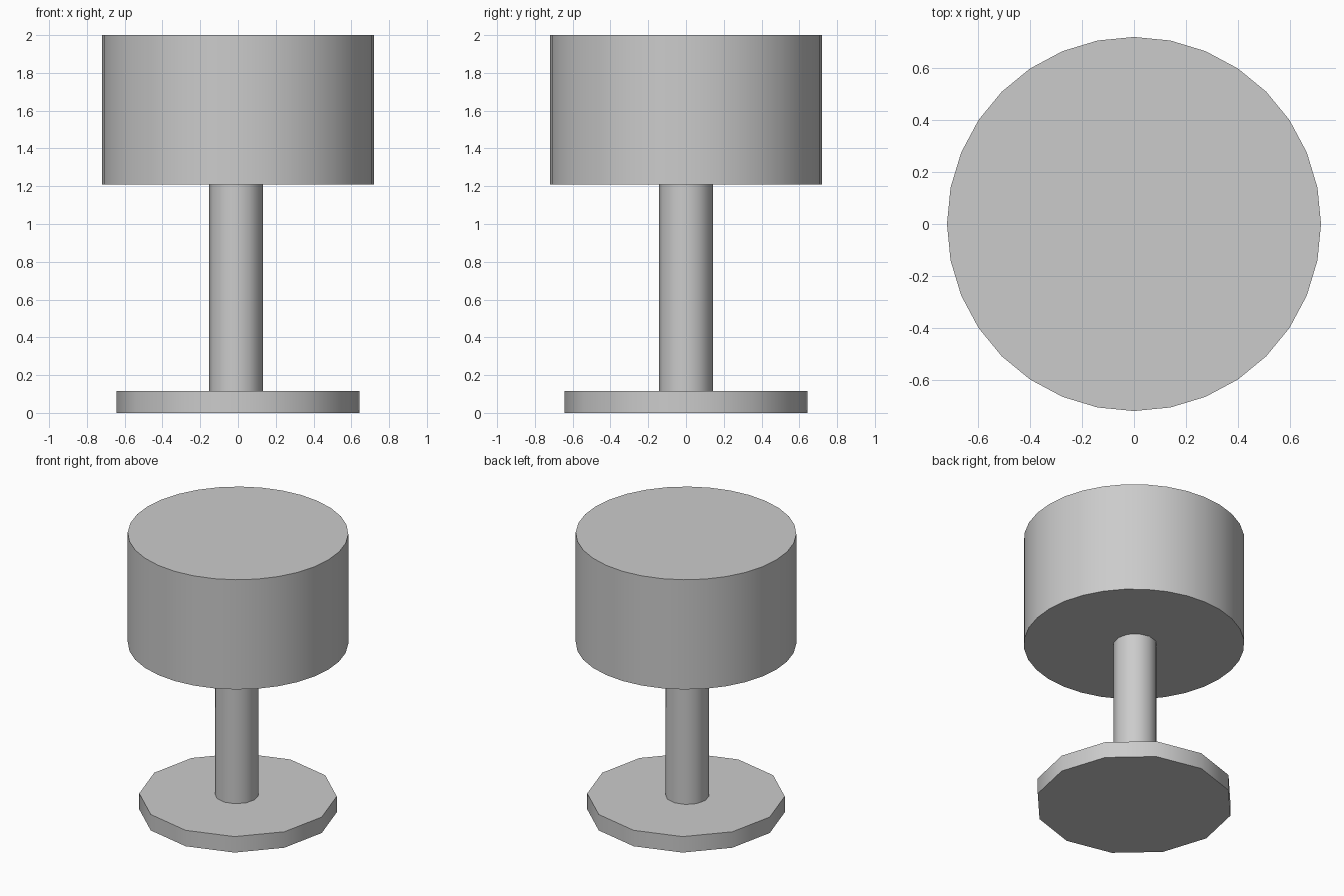
import bpy
import math

cube = bpy.data.objects.get("Cube")
if cube:
    bpy.data.objects.remove(cube, do_unlink=True)

# Single plain grey
grey = bpy.data.materials.new("plain_grey")
grey.use_nodes = True
colour = (0.6, 0.6, 0.6, 1)
grey.diffuse_color = colour
grey.node_tree.nodes["Principled BSDF"].inputs["Base Color"].default_value = colour


def cylinder(name, radius, bottom, top, sides, x=0, turn=0):
    bpy.ops.mesh.primitive_cylinder_add(
        vertices=sides, radius=radius, depth=top - bottom,
        location=(x, 0, (bottom + top) / 2), rotation=(0, 0, math.radians(turn)))
    part = bpy.context.object
    part.name = name
    part.data.materials.append(grey)
    bpy.ops.object.shade_smooth_by_angle(angle=math.radians(40))
    return part


# Thin twelve-sided foot, slim post and wide drum on top
cylinder("base_disc", 0.645, 0, 0.115, 12, turn=3)
cylinder("post", 0.143, 0.115, 1.21, 12, x=-0.01)
cylinder("drum", 0.72, 1.21, 2, 32)
